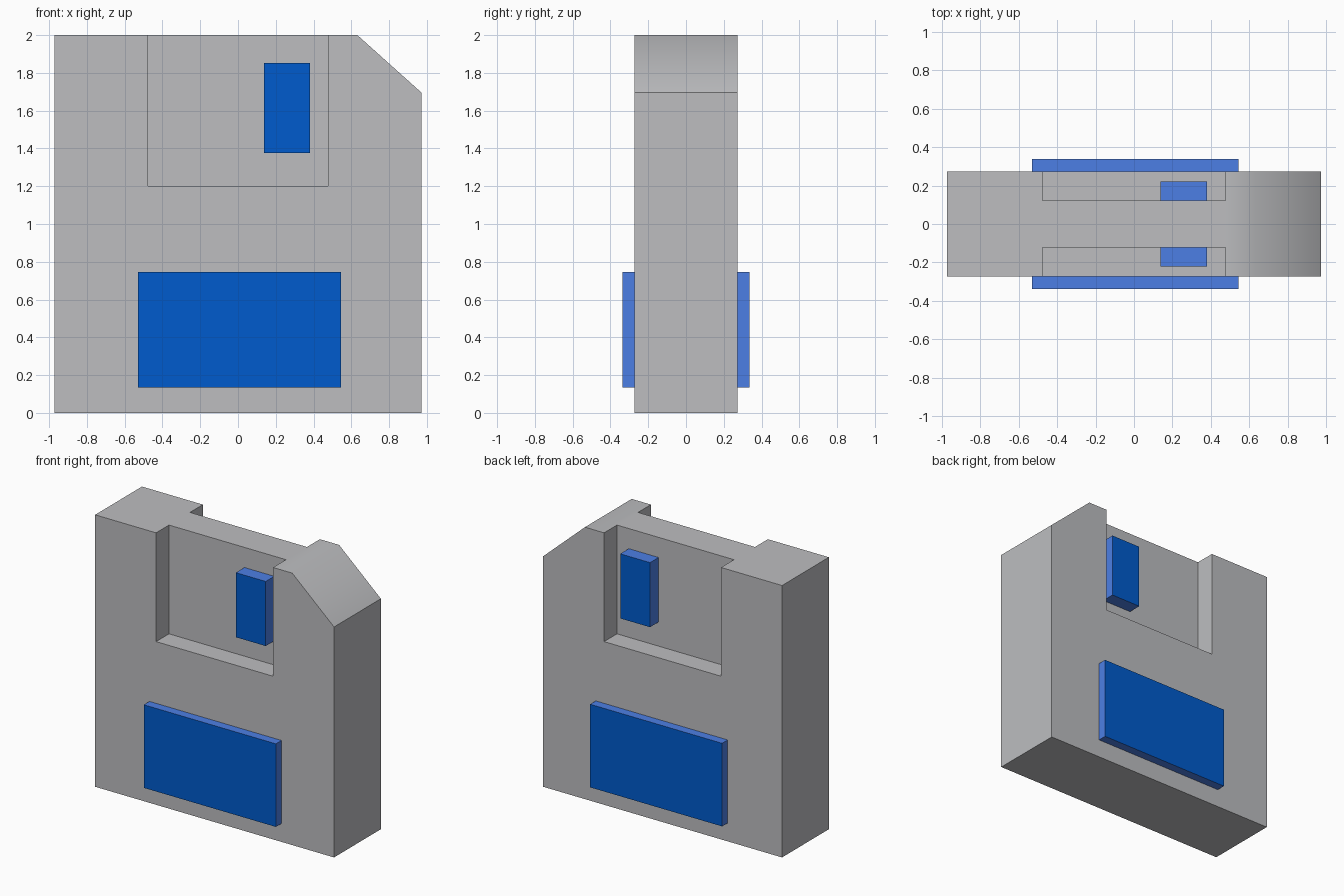
import bpy, bmesh, math
from mathutils import Vector

if "Cube" in bpy.data.objects:
    bpy.data.objects.remove(bpy.data.objects["Cube"])


def material(name, rgb):
    m = bpy.data.materials.new(name)
    m.diffuse_color = (*rgb, 1.0)
    m.use_nodes = True
    m.node_tree.nodes["Principled BSDF"].inputs["Base Color"].default_value = m.diffuse_color
    return m


GREY = material("body grey", (0.508, 0.512, 0.527))
DEEP_BLUE = material("deep blue", (0.0, 0.104, 0.61))
LIGHT_BLUE = material("light blue", (0.073, 0.213, 0.78))

HALF_Y = 0.272      # half thickness of the body
RECESS_Y = 0.122    # half thickness of the web between the recesses
RECESS_X = 0.476    # half width of the recesses


def add_object(name, bm, mats):
    bmesh.ops.recalc_face_normals(bm, faces=bm.faces)
    mesh = bpy.data.meshes.new(name)
    bm.to_mesh(mesh)
    bm.free()
    for m in mats:
        mesh.materials.append(m)
    obj = bpy.data.objects.new(name, mesh)
    bpy.context.collection.objects.link(obj)
    return obj


def box(name, lo, hi, mats):
    bm = bmesh.new()
    bmesh.ops.create_cube(bm, size=1.0)
    for v in bm.verts:
        v.co = Vector([lo[i] if v.co[i] < 0 else hi[i] for i in range(3)])
    return add_object(name, bm, mats)


# Body: profile with one cut corner, extruded through the thickness
bm = bmesh.new()
profile = [(-0.972, 0), (0.972, 0), (0.972, 1.695), (0.632, 2), (-0.972, 2)]
face = bm.faces.new([bm.verts.new((x, -HALF_Y, z)) for x, z in profile])
ext = bmesh.ops.extrude_face_region(bm, geom=[face])
moved = [g for g in ext["geom"] if isinstance(g, bmesh.types.BMVert)]
bmesh.ops.translate(bm, verts=moved, vec=(0, 2 * HALF_Y, 0))
body = add_object("body", bm, [GREY])

# Open-topped recesses cut into front and back
for side, label in ((-1, "front"), (1, "back")):
    y = sorted((side * RECESS_Y, side * 0.6))
    cutter = box(label + "_recess_cutter", (-RECESS_X, y[0], 1.2),
                 (RECESS_X, y[1], 2.3), [GREY])
    cutter.hide_render = True
    mod = body.modifiers.new("recess", 'BOOLEAN')
    mod.operation = 'DIFFERENCE'
    mod.solver = 'EXACT'
    mod.object = cutter
    bpy.context.view_layer.objects.active = body
    bpy.ops.object.modifier_apply(modifier=mod.name)
    bpy.data.objects.remove(cutter)

# Split the body beside the recesses so the soft top corner stays local
bm = bmesh.new()
bm.from_mesh(body.data)
for x in (-RECESS_X, RECESS_X):
    bmesh.ops.bisect_plane(bm, geom=bm.verts[:] + bm.edges[:] + bm.faces[:],
                           dist=1e-5, plane_co=(x, 0, 0), plane_no=(1, 0, 0))
bm.to_mesh(body.data)
bm.free()

# Top and slanted corner blend smoothly, all other edges are sharp
bpy.ops.object.select_all(action='DESELECT')
body.select_set(True)
bpy.context.view_layer.objects.active = body
bpy.ops.object.shade_smooth_by_angle(angle=math.radians(45))


def plate(name, side, x, z, y_in, y_out):
    """Raised plate with a deep blue outer face and lighter rims."""
    y = sorted((side * y_in, side * y_out))
    obj = box(name, (x[0], y[0], z[0]), (x[1], y[1], z[1]),
              [LIGHT_BLUE, DEEP_BLUE])
    for p in obj.data.polygons:
        p.material_index = 1 if abs(p.normal.y) > 0.9 else 0


# Label plates and shutter tabs on both sides
for side, label in ((-1, "front"), (1, "back")):
    plate(label + "_label", side, (-0.53, 0.544), (0.135, 0.746),
          HALF_Y - 0.005, 0.337)
    plate(label + "_tab", side, (0.138, 0.38), (1.377, 1.852),
          RECESS_Y - 0.005, 0.221)
